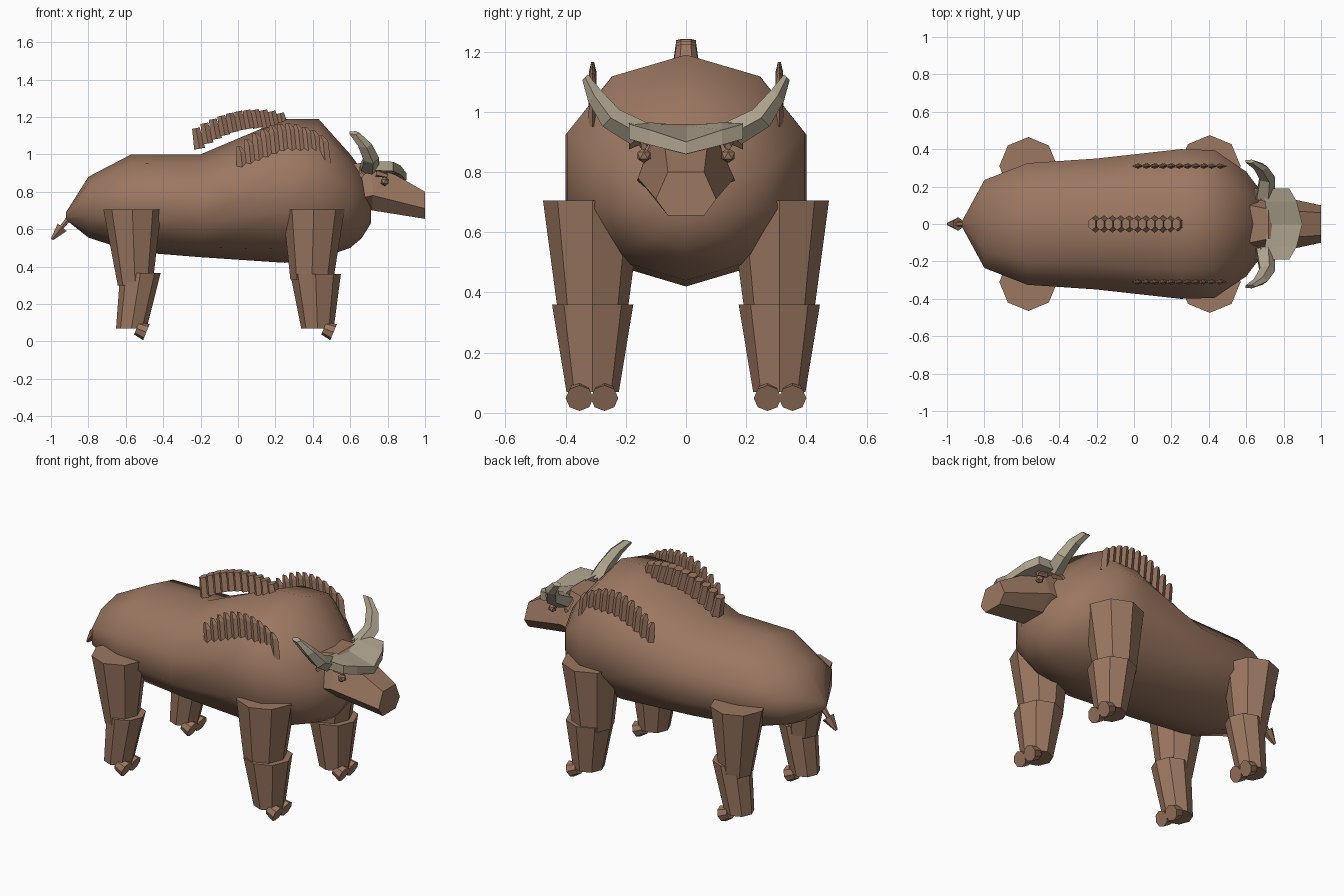
import bpy, bmesh
from math import sin, cos, pi
from mathutils import Vector

if "Cube" in bpy.data.objects:
    bpy.data.objects.remove(bpy.data.objects["Cube"])


def material(name, rgb):
    m = bpy.data.materials.new(name)
    m.use_nodes = True
    m.diffuse_color = (*rgb, 1)
    m.node_tree.nodes["Principled BSDF"].inputs["Base Color"].default_value = (*rgb, 1)
    return m


hide = material("brown hide", (0.33, 0.185, 0.12))
horn = material("pale horn", (0.42, 0.36, 0.265))


def loft(name, rings, mat=hide, smooth=False):
    """Skin a list of equal-length point rings and cap both ends."""
    bm = bmesh.new()
    rows = [[bm.verts.new(p) for p in ring] for ring in rings]
    n = len(rows[0])
    for a, b in zip(rows, rows[1:]):
        for i in range(n):
            j = (i + 1) % n
            bm.faces.new((a[i], a[j], b[j], b[i]))
    bm.faces.new(rows[0])
    bm.faces.new(rows[-1])
    bmesh.ops.recalc_face_normals(bm, faces=bm.faces)
    for f in bm.faces:
        f.smooth = smooth
    mesh = bpy.data.meshes.new(name)
    bm.to_mesh(mesh)
    bm.free()
    mesh.materials.append(mat)
    ob = bpy.data.objects.new(name, mesh)
    bpy.context.collection.objects.link(ob)
    return ob


def ring(center, u, v, n):
    """Ellipse of n points spanned by half-axes u and v."""
    c, u, v = Vector(center), Vector(u), Vector(v)
    return [c + u * cos(2 * pi * i / n) + v * sin(2 * pi * i / n) for i in range(n)]


def rod(name, a, b, ra, rb, n, flat=1.0, mat=hide):
    """Tapered prism from a to b in a plane of constant y; flat scales its y width."""
    d = (Vector(b) - Vector(a)).normalized()
    side = Vector((0, flat, 0))
    up = d.cross(Vector((0, 1, 0)))
    return loft(name, [ring(a, side * ra, up * ra, n), ring(b, side * rb, up * rb, n)], mat)


# Body: x, top, bottom, half width
sections = [(-.92, .69, .65, .015), (-.80, .88, .555, .235), (-.57, 1.0, .48, .325),
            (-.20, 1.0, .45, .35), (.25, 1.19, .42, .40), (.43, 1.19, .44, .395),
            (.60, 1.0, .50, .28), (.66, .92, .55, .20), (.71, .80, .63, .10)]
loft("body", [ring((x, 0, (t + b) / 2), (0, 0, (t - b) / 2), (0, w / cos(pi / 10), 0), 10)
              for x, t, b, w in sections], smooth=True)


# Head: six-sided wedge
def head_ring(x, low, mid, high):
    half = [low, mid, high]
    return ([(x, y, z) for y, z in half] + [(x, -y, z) for y, z in reversed(half)])


loft("head", [head_ring(.62, (.08, .72), (.165, .76), (.10, .95)),
              head_ring(.72, (.08, .70), (.16, .78), (.08, .96)),
              head_ring(1.0, (.06, .655), (.10, .71), (.06, .80))])


# Horn boss: V-shaped plate across the brow
def boss_ring(y, back, front, zb, zf, t):
    return [(back, y, zb), (front, y, zf), (front, y, zf - t), (back, y, zb - t)]


side_l = boss_ring(.19, .69, .83, .965, .96, .05)
mid_l = boss_ring(.12, .70, .87, .965, .94, .05)
centre = boss_ring(0, .72, .90, .955, .90, .04)
mirror = lambda pts: [(x, -y, z) for x, y, z in pts]
loft("horn_boss", [mirror(side_l), mirror(mid_l), centre, mid_l, side_l], horn)

for s, side in ((1, "left"), (-1, "right")):
    # Horns sweep out, up and slightly back
    path = [((.70, .15, .925), .055, .05), ((.71, .25, .98), .045, .042),
            ((.675, .305, 1.055), .04, .03), ((.62, .335, 1.115), .03, .014)]
    loft(side + "_horn", [ring((x, y * s, z), (rx, 0, 0), (0, -r * .7 * s, r * .7), 5)
                          for (x, y, z), rx, r in path], horn)

    # Ear stub behind the boss
    loft(side + "_ear", [ring((.68, .13 * s, .93), (.03, 0, 0), (0, 0, .03), 4),
                         ring((.66, .19 * s, .89), (.015, 0, 0), (0, 0, .015), 4)])

    # Eye and brow
    bpy.ops.mesh.primitive_ico_sphere_add(subdivisions=1, radius=.025,
                                          location=(.785, .14 * s, .855))
    eye = bpy.context.object
    eye.name = side + "_eye"
    eye.data.materials.append(hide)
    rod(side + "_brow", (.74, .14 * s, .90), (.80, .14 * s, .885), .02, .012, 5)

    # Legs: thigh and shin prisms given as (x, z, radius) at top and bottom
    legs = {"front": [(.405, .705, .165), (.395, .33, .115), (.415, .36, .135), (.425, .07, .087)],
            "back": [(-.565, .705, .155), (-.55, .30, .093), (-.522, .365, .108), (-.57, .07, .082)]}
    for end, joints in legs.items():
        rings = [ring((x, .31 * s, z), (r, 0, 0), (0, r, 0), 8) for x, z, r in joints]
        loft(f"{end}_{side}_upper_leg", rings[:2])
        loft(f"{end}_{side}_lower_leg", rings[2:])
        toe_x = joints[3][0] + .064
        if end == "back":
            toe_x = -.512
        for k, y in enumerate((.271, .354)):
            rod(f"{end}_{side}_toe_{k + 1}", (toe_x - .03, y * s, .07),
                (toe_x + .022, y * s, .049), .036, .046, 8)

    # Shoulder fringe: a row of thin overlapping blades
    for i in range(11):
        x = .015 + i * .044
        top = 1.165 - 1.9 * (x - .27) ** 2
        y = .31 * s

        def blade(z, w, t, dx):
            return [(x + dx - w, y, z), (x + dx, y + t, z), (x + dx + w, y, z), (x + dx, y - t, z)]

        loft(f"{side}_fringe_{i + 1}", [blade(top - .15, .03, .014, .012),
                                        blade(top - .03, .027, .012, 0),
                                        blade(top, .012, .005, -.012)])

# Mane: arched row of tapered tufts leaning backwards
for i in range(11):
    t = i / 10
    x = -.205 + .45 * t
    low = 1.03 + .30 * t - .20 * t * t
    rod(f"mane_tuft_{i + 1}", (x, 0, low), (x - .02, 0, low + .11 - .02 * t), .034, .024, 6, 1.35)

# Tail
rod("tail", (-.87, 0, .70), (-.955, 0, .595), .02, .012, 6)
rod("tail_tuft", (-.94, 0, .61), (-.995, 0, .545), .036, .008, 6)
